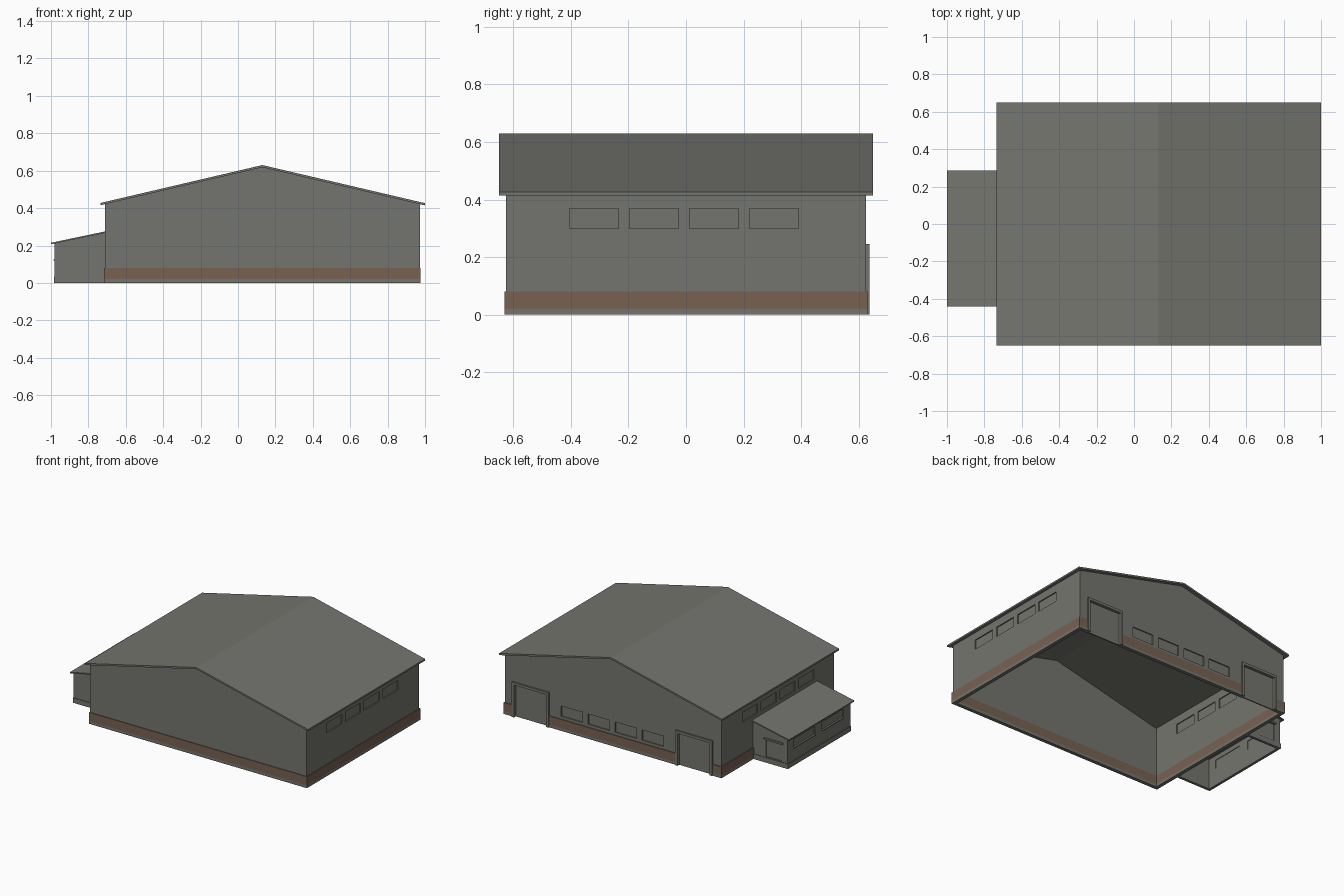
import bpy, bmesh

cube = bpy.data.objects.get("Cube")
if cube:
    bpy.data.objects.remove(cube, do_unlink=True)


def material(name, rgb):
    m = bpy.data.materials.new(name)
    m.use_nodes = True
    m.diffuse_color = (*rgb, 1)
    m.node_tree.nodes["Principled BSDF"].inputs["Base Color"].default_value = (*rgb, 1)
    return m


GREY = material("warm_grey", (0.175, 0.178, 0.157))
BROWN = material("base_brown", (0.184, 0.122, 0.083))


def prism(name, profile, y0, y1, mat=GREY):
    """Extrude an xz profile along y."""
    bm = bmesh.new()
    face = bm.faces.new([bm.verts.new((x, y0, z)) for x, z in profile])
    out = bmesh.ops.extrude_face_region(bm, geom=[face])
    moved = [v for v in out["geom"] if isinstance(v, bmesh.types.BMVert)]
    bmesh.ops.translate(bm, verts=moved, vec=(0, y1 - y0, 0))
    bmesh.ops.recalc_face_normals(bm, faces=bm.faces[:])
    mesh = bpy.data.meshes.new(name)
    bm.to_mesh(mesh)
    bm.free()
    mesh.materials.append(mat)
    ob = bpy.data.objects.new(name, mesh)
    bpy.context.collection.objects.link(ob)
    return ob


def box(name, x0, x1, y0, y1, z0, z1, mat=GREY):
    return prism(name, [(x0, z0), (x1, z0), (x1, z1), (x0, z1)], y0, y1, mat)


def cut(ob, *bounds):
    """Cut a box-shaped opening out of an object."""
    cutter = box("cutter", *bounds)
    cutter.hide_render = True
    mod = ob.modifiers.new("opening", "BOOLEAN")
    mod.operation = "DIFFERENCE"
    mod.solver = "EXACT"
    mod.object = cutter
    bpy.context.view_layer.objects.active = ob
    bpy.ops.object.modifier_apply(modifier=mod.name)
    bpy.data.objects.remove(cutter, do_unlink=True)


def ring(name, x0, x1, y0, y1, z0, z1, t, mat=GREY):
    ob = box(name, x0, x1, y0, y1, z0, z1, mat)
    cut(ob, x0 + t, x1 - t, y0 + t, y1 - t, z0 - 1, z1 + 1)
    return ob


T = 0.02                      # wall thickness
X0, X1, Y0, Y1 = -0.712, 0.972, -0.625, 0.625
RIDGE, TOP, ROOF = 0.13, 0.63, 0.012
SLOPE = 0.234


def roof_z(x):
    return TOP - SLOPE * abs(x - RIDGE)


# Main hall walls and gables
hall = prism("hall_walls", [(X0, 0.08), (X1, 0.08), (X1, roof_z(X1) - ROOF),
                            (RIDGE, TOP - ROOF), (X0, roof_z(X0) - ROOF)], Y0, Y1)
cut(hall, X0 + T, X1 - T, Y0 + T, Y1 - T, -1, 1)

# Base courses
P = 0.005
base = (X0 - P, X1 + P, Y0 - P, Y1 + P)
plinth = ring("plinth", *base, 0, 0.02, T + P)
band = ring("base_band", *base, 0.02, 0.08, T + P, BROWN)

# Main pitched roof
E0, E1 = -0.735, 1.0
prism("hall_roof", [(E0, roof_z(E0) - ROOF), (RIDGE, TOP - ROOF), (E1, roof_z(E1) - ROOF),
                    (E1, roof_z(E1)), (RIDGE, TOP), (E0, roof_z(E0))], -0.65, 0.65)

# Side windows, four high on each long wall
for i in range(4):
    y = -0.32 + 0.2085 * i
    span = (y - 0.085, y + 0.085, 0.30, 0.368)
    for side, wall in (("left", X1), ("right", X0)):
        cut(hall, wall - 0.05, wall + 0.05, *span)
        inward = -1 if side == "left" else 1
        a, b = sorted((wall + inward * 0.008, wall + inward * 0.013))
        box(f"{side}_window_{i + 1}", a, b, *span)

# Back windows, four low between the doors
for i in range(4):
    x = 0.45 - 0.21 * i
    span = (x - 0.083, x + 0.083)
    cut(hall, *span, Y1 - 0.05, Y1 + 0.05, 0.10, 0.172)
    box(f"back_window_{i + 1}", *span, Y1 - 0.013, Y1 - 0.008, 0.10, 0.172)

# Two large back doors with projecting frames
for name, x in (("left", 0.767), ("right", -0.505)):
    a, b, h, j = x - 0.143, x + 0.143, 0.245, 0.018
    for part in (hall, plinth, band):
        cut(part, a, b, Y1 - 0.05, Y1 + 0.05, -0.1, h)
    for jamb, s in (("inner", a), ("outer", b - j)):
        box(f"{name}_door_{jamb}_jamb", s, s + j, Y1 - T, Y1 + 0.012, 0, h)
    box(f"{name}_door_lintel", a, b, Y1 - T, Y1 + 0.012, h - j, h)
    box(f"{name}_door_panel", a + j, b - j, Y1 - 0.016, Y1 - 0.008, 0, h - j)

# Side annex, open below
A0, A1, B0, B1 = -0.98, X0, -0.425, 0.27


def annex_z(x):
    return 0.275 + 0.21 * (x - X0)


R = 0.008
annex = prism("annex_walls", [(A0, 0.035), (A1, 0.035), (A1, annex_z(A1) - R),
                              (A0, annex_z(A0) - R)], B0, B1)
cut(annex, A0 + 0.015, A1 + 0.1, B0 + 0.015, B1 - 0.015, -1, 1)
abase = box("annex_plinth", A0 - 0.004, A1, B0 - 0.004, B1 + 0.004, 0, 0.035)
cut(abase, A0 + 0.015, A1 + 0.1, B0 + 0.015, B1 - 0.015, -1, 1)
prism("annex_roof", [(-1, annex_z(-1) - R), (A1, annex_z(A1) - R),
                     (A1, annex_z(A1)), (-1, annex_z(-1))], -0.44, 0.285)

# Annex windows and sills
for i, y in enumerate((0.085, -0.23)):
    span = (y - 0.12, y + 0.12)
    cut(annex, A0 - 0.05, A0 + 0.05, *span, 0.122, 0.182)
    box(f"annex_window_{i + 1}", A0 + 0.007, A0 + 0.011, *span, 0.122, 0.182)
    box(f"annex_sill_{i + 1}", A0 - 0.006, A0 + 0.007, *span, 0.120, 0.126)

# Annex door
cut(annex, -0.93, -0.81, B1 - 0.05, B1 + 0.05, 0.04, 0.165)
box("annex_door", -0.93, -0.81, B1 - 0.012, B1 - 0.006, 0.035, 0.165)
box("annex_door_lintel", -0.942, -0.798, B1 - 0.01, B1 + 0.01, 0.16, 0.172)
